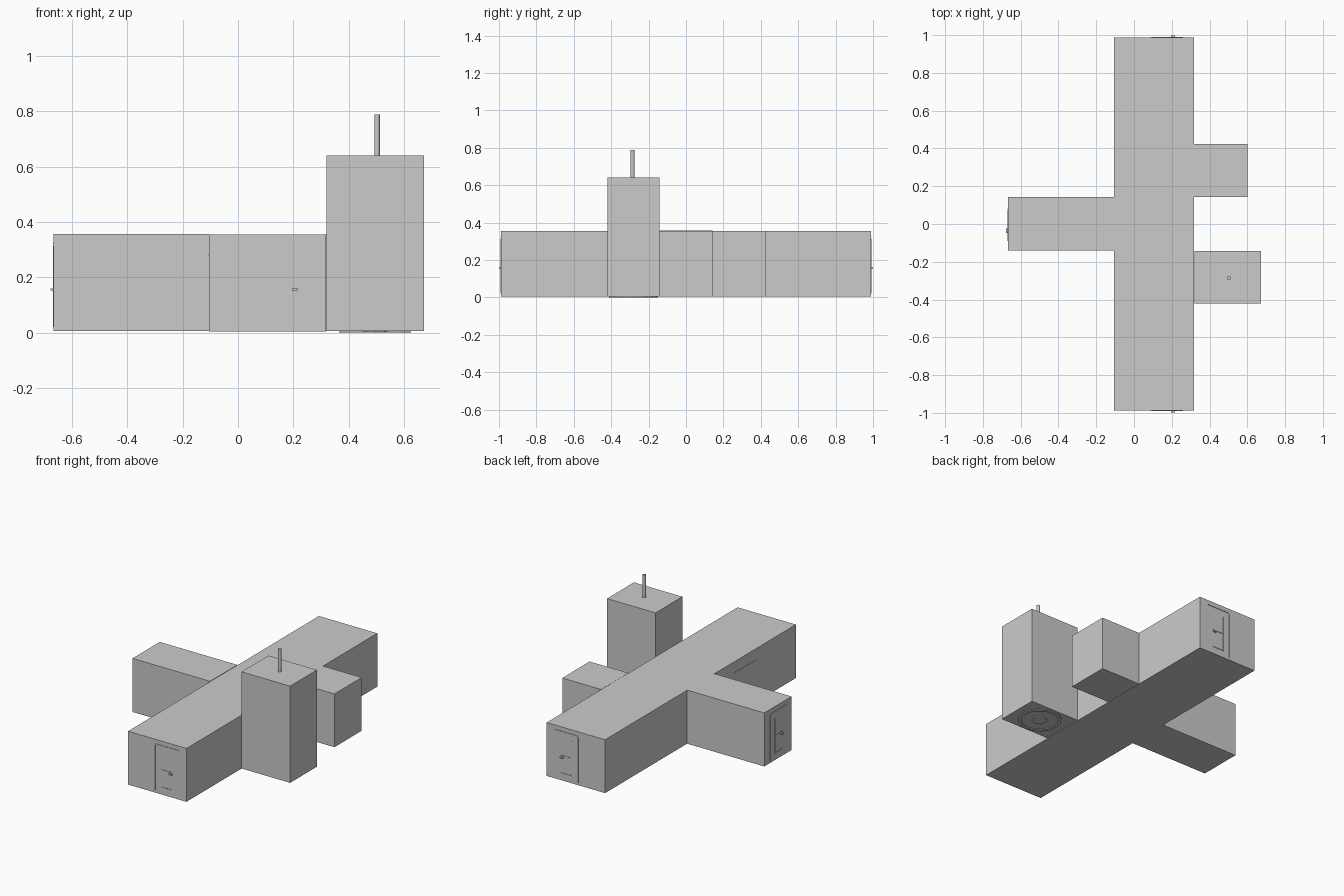
import bpy
from math import pi
from mathutils import Matrix, Vector

if "Cube" in bpy.data.objects:
    bpy.data.objects.remove(bpy.data.objects["Cube"], do_unlink=True)

GREY = (0.6, 0.6, 0.6, 1)
mat = bpy.data.materials.new("light grey")
mat.use_nodes = True
mat.diffuse_color = GREY
mat.node_tree.nodes["Principled BSDF"].inputs["Base Color"].default_value = GREY


def box(name, lo, hi, place=Matrix()):
    lo, hi = Vector(lo), Vector(hi)
    bpy.ops.mesh.primitive_cube_add(size=1)
    ob = bpy.context.object
    ob.name = name
    size = hi - lo
    ob.data.transform(place @ Matrix.Translation((lo + hi) / 2) @ Matrix.Diagonal((*size, 1)))
    ob.data.materials.append(mat)
    return ob


def cylinder(name, radius, z0, z1, x, y, sides):
    bpy.ops.mesh.primitive_cylinder_add(vertices=sides, radius=radius, depth=z1 - z0,
                                        location=(x, y, (z0 + z1) / 2))
    ob = bpy.context.object
    ob.name = name
    ob.data.materials.append(mat)
    return ob


# Hall, wings and tower
box("main_hall", (-0.105, -0.988, 0.004), (0.318, 0.988, 0.354))
box("side_wing", (-0.667, -0.14, 0.006), (-0.105, 0.142, 0.357))
box("short_wing", (0.318, 0.142, 0.006), (0.6, 0.424, 0.355))
box("tower", (0.32, -0.42, 0.006), (0.672, -0.142, 0.64))
mast = cylinder("mast", 0.01, 0.64, 0.788, 0.503, -0.286, 12)
bpy.ops.object.shade_smooth_by_angle()


# Doors with thin raised trim; local -y faces outward
def door(name, place):
    trims = {
        "jamb": (-0.082, -0.078, 0.02, 0.315),
        "lintel": (-0.074, 0.09, 0.322, 0.326),
        "panel_edge": (-0.036, -0.032, 0.05, 0.28),
        "middle_rail": (-0.032, 0.045, 0.165, 0.169),
        "bottom_rail": (-0.032, 0.045, 0.05, 0.054),
    }
    for part, (u0, u1, z0, z1) in trims.items():
        box(f"{name}_{part}", (u0, -0.003, z0), (u1, 0.002, z1), place)
    box(f"{name}_handle", (0.025, -0.011, 0.152), (0.047, 0.002, 0.16), place)


door("front_door", Matrix.Translation((0.17, -0.988, 0)))
door("back_door", Matrix.Translation((0.17, 0.988, 0)) @ Matrix.Diagonal((1, -1, 1, 1)))
door("wing_door", Matrix.Translation((-0.667, 0, 0)) @ Matrix.Rotation(-pi / 2, 4, "Z"))

# Thin trim on the hall wall
box("wall_trim", (-0.107, -0.59, 0.278), (-0.1, -0.34, 0.282))

# Round hatch under the tower: rim ring and centre plate
bpy.ops.mesh.primitive_circle_add(vertices=16, radius=0.13, location=(0.496, -0.281, 0.002))
rim = bpy.context.object
rim.name = "hatch_rim"
bpy.ops.object.mode_set(mode="EDIT")
bpy.ops.mesh.extrude_region_move()
bpy.ops.transform.resize(value=(0.85, 0.85, 1))
bpy.ops.object.mode_set(mode="OBJECT")
rim.data.materials.append(mat)
solid = rim.modifiers.new("thickness", "SOLIDIFY")
solid.thickness = 0.004
solid.offset = 0
cylinder("hatch_plate", 0.045, 0, 0.007, 0.496, -0.281, 8)
